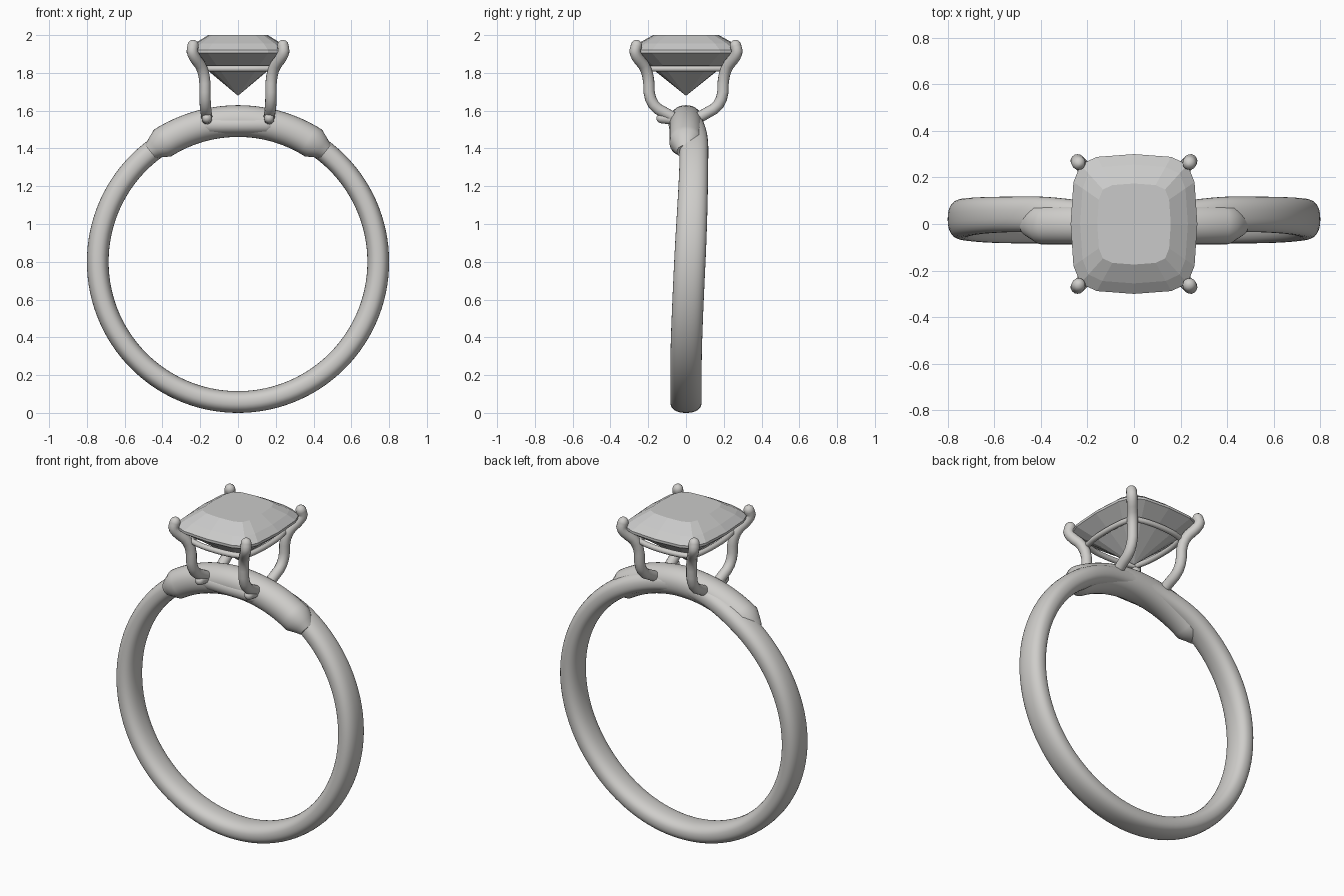
import bpy
import bmesh
from math import sin, cos, pi, radians, copysign
from mathutils import Vector

cube = bpy.data.objects.get("Cube")
if cube:
    bpy.data.objects.remove(cube, do_unlink=True)


def material(name, rgb):
    m = bpy.data.materials.new(name)
    m.use_nodes = True
    m.diffuse_color = (*rgb, 1)
    m.node_tree.nodes["Principled BSDF"].inputs["Base Color"].default_value = (*rgb, 1)
    return m


METAL = material("pale metal", (0.62, 0.61, 0.59))
STONE = material("grey stone", (0.59, 0.59, 0.585))
CENTRE = 0.8      # height of the ring's centre
MID_R = 0.7425    # radius of the band's centre line


def loft(name, rings, mat, closed=False, smooth=True):
    """Skin a list of point rings; open lofts are capped."""
    bm = bmesh.new()
    rows = [[bm.verts.new(p) for p in ring] for ring in rings]
    n = len(rows[0])
    pairs = list(zip(rows, rows[1:]))
    if closed:
        pairs.append((rows[-1], rows[0]))
    for a, b in pairs:
        for i in range(n):
            j = (i + 1) % n
            bm.faces.new((a[i], a[j], b[j], b[i]))
    if not closed:
        bm.faces.new(rows[0][::-1])
        bm.faces.new(rows[-1])
    bmesh.ops.remove_doubles(bm, verts=bm.verts, dist=1e-5)
    bmesh.ops.recalc_face_normals(bm, faces=bm.faces)
    mesh = bpy.data.meshes.new(name)
    bm.to_mesh(mesh)
    bm.free()
    mesh.materials.append(mat)
    ob = bpy.data.objects.new(name, mesh)
    bpy.context.collection.objects.link(ob)
    if smooth:
        bpy.ops.object.select_all(action='DESELECT')
        ob.select_set(True)
        bpy.context.view_layer.objects.active = ob
        bpy.ops.object.shade_smooth_by_angle(angle=radians(40))
    return ob


def hoop_ring(t, rad, half_r, half_y, y, power=1.0, n=32):
    """Cross-section of the hoop at angle t from the bottom."""
    pts = []
    for k in range(n):
        a = 2 * pi * k / n
        c, s = cos(a), sin(a)
        r = rad + half_r * copysign(abs(c) ** power, c)
        pts.append((r * sin(t), y + half_y * copysign(abs(s) ** power, s), CENTRE - r * cos(t)))
    return pts


def ease(v, lo, hi):
    v = min(1, max(0, (v - lo) / (hi - lo)))
    return v * v * (3 - 2 * v)


def tube(name, path, radius, round_ends=True, smooth_steps=2, n=14):
    """Round rod along a path with softened corners and domed ends."""
    pts = [Vector(p) for p in path]
    for _ in range(smooth_steps):
        cut = [pts[0]]
        for a, b in zip(pts, pts[1:]):
            cut += [a.lerp(b, 0.25), a.lerp(b, 0.75)]
        pts = cut + [pts[-1]]
    stations = []
    for i, p in enumerate(pts):
        d = (pts[min(i + 1, len(pts) - 1)] - pts[max(i - 1, 0)]).normalized()
        stations.append((p, d, radius))
    if round_ends:
        p, d, _ = stations[0]
        q, e, _ = stations[-1]
        dome = [radians(a) for a in (25, 50, 75, 88)]
        stations = ([(p - d * radius * sin(a), d, radius * cos(a)) for a in dome[::-1]] + stations
                    + [(q + e * radius * sin(a), e, radius * cos(a)) for a in dome])
    rings = []
    side = stations[0][1].orthogonal().normalized()
    for p, d, r in stations:
        side = (side - d * side.dot(d)).normalized()
        up = d.cross(side)
        rings.append([p + side * r * cos(2 * pi * k / n) + up * r * sin(2 * pi * k / n)
                      for k in range(n)])
    return loft(name, rings, METAL)


# Band: drifts backwards near the shoulders, then returns under the top bar
band = []
for i in range(120):
    deg = 3 * i
    up = min(deg, 360 - deg)
    y = 0.042 * ease(up, 40, 142) - 0.032 * ease(up, 145, 178)
    band.append(hoop_ring(radians(deg), MID_R, 0.0575, 0.083 - 0.007 * ease(up, 90, 140), y, 0.85))
loft("band", band, METAL, closed=True)

# Thicker top bar with conical shoulders
bar = []
for deg in [-38.5, -36, -32.5] + list(range(-30, 31, 3)) + [32.5, 36, 38.5]:
    r = 0.084 - 0.04 * max(0, abs(deg) - 32.5) / 6
    bar.append(hoop_ring(radians(180 + deg), 0.745, r, r + 0.003, 0, 0.95))
loft("top_bar", bar, METAL)

# Bridge joining the front prong feet
tube("front_bridge", [(-0.15, -0.045, 1.525), (0.15, -0.045, 1.525)], 0.048, smooth_steps=0)

# Four prongs, each with a foot turned in to the bar
for sx, side in ((-1, "right"), (1, "left")):
    for sy, end in ((-1, "front"), (1, "back")):
        path = [(0.165, 0.07, 1.565), (0.175, 0.195, 1.635), (0.175, 0.197, 1.81),
                (0.245, 0.275, 1.9), (0.238, 0.262, 1.945)]
        tube(f"{end}_{side}_prong", [(sx * x, sy * y, z) for x, y, z in path], 0.03)
    # Short stub showing in front of the bar
    tube(f"{side}_foot_stub", [(sx * 0.165, -0.05, 1.55), (sx * 0.165, -0.13, 1.56)], 0.027,
         smooth_steps=0)

# Gallery rails bowed outwards between the prongs
for s, a, b in ((-1, "front", "right"), (1, "back", "left")):
    tube(f"{a}_rail", [(-0.175, s * 0.195, 1.822), (-0.08, s * 0.222, 1.822),
                       (0.08, s * 0.222, 1.822), (0.175, s * 0.195, 1.822)], 0.016)
    tube(f"{b}_rail", [(s * 0.175, -0.195, 1.822), (s * 0.198, -0.09, 1.822),
                       (s * 0.198, 0.09, 1.822), (s * 0.175, 0.195, 1.822)], 0.016)

# Cushion-cut stone: scaled copies of one outline
quarter = [(0.272, 0), (0.26, 0.18), (0.23, 0.255), (0.16, 0.288)]
outline = quarter + [(0, 0.3)] + [(-x, y) for x, y in quarter[::-1]]
outline += [(-x, -y) for x, y in quarter[1:]] + [(0, -0.3)] + [(x, -y) for x, y in quarter[:0:-1]]
levels = [(1.68, 0.005, 0.005), (1.825, 0.64, 0.61), (1.905, 1, 1), (1.92, 1, 1),
          (1.955, 0.85, 0.85), (2.0, 0.58, 0.58)]
loft("stone", [[(x * fx, y * fy, z) for x, y in outline] for z, fx, fy in levels],
     STONE, smooth=False)
